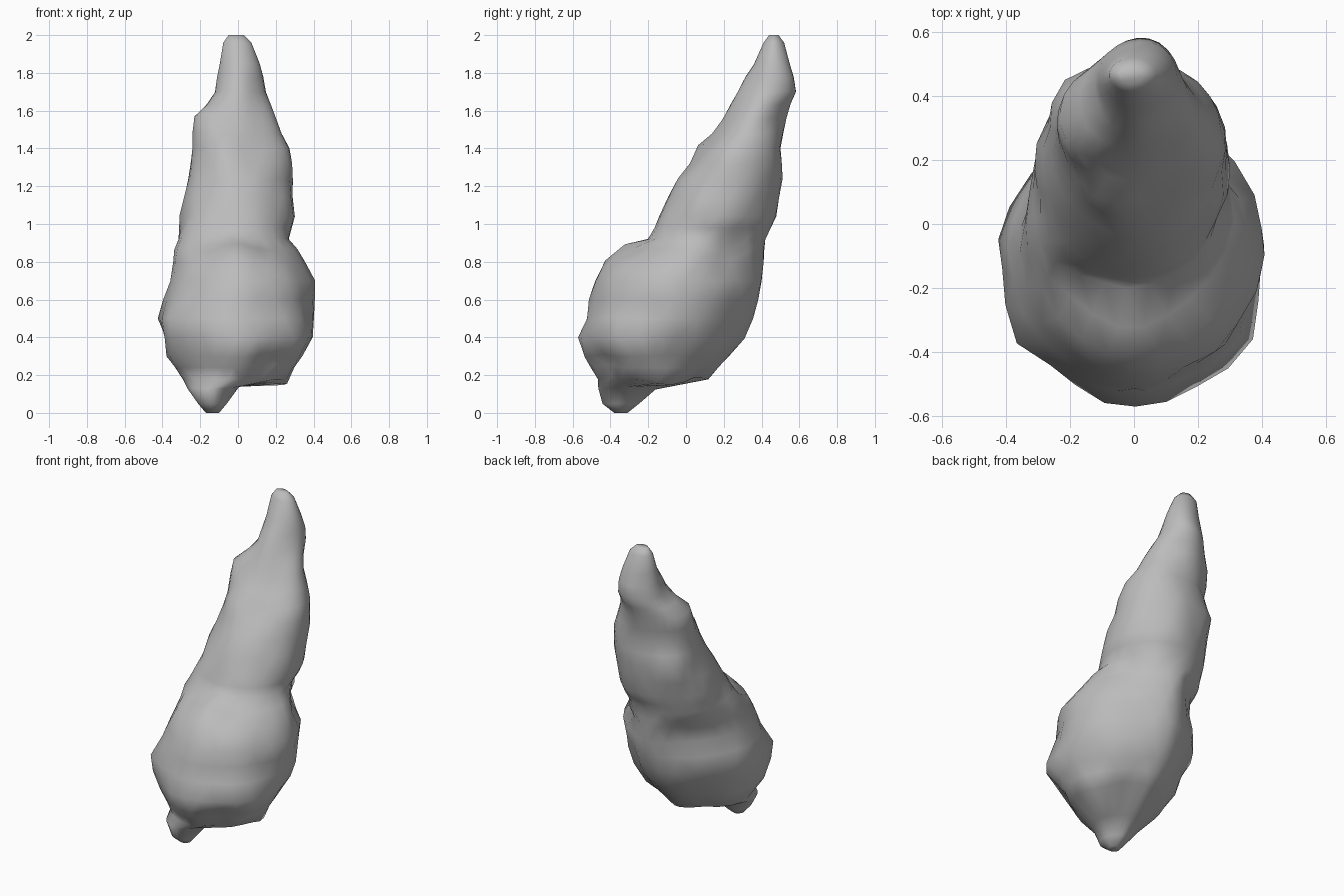
import bpy
import bmesh
from math import cos, sin, tau
from mathutils import Vector, noise

cube = bpy.data.objects.get("Cube")
if cube:
    bpy.data.objects.remove(cube, do_unlink=True)

SEGMENTS = 24

# Horizontal sections: height, right, left, front, back
SECTIONS = [
    (0, -.17, -.1, -.38, -.31),
    (.05, -.21, -.06, -.44, -.25),
    (.13, -.26, .01, -.46, -.16),
    (.18, -.29, .25, -.47, .12),
    (.3, -.38, .35, -.53, .24),
    (.4, -.39, .4, -.57, .3),
    (.5, -.42, .4, -.53, .36),
    (.7, -.37, .41, -.49, .4),
    (.8, -.34, .34, -.42, .41),
    (.92, -.32, .27, -.2, .41),
    (1.04, -.31, .3, -.14, .48),
    (1.24, -.27, .29, -.04, .5),
    (1.4, -.24, .27, .08, .5),
    (1.56, -.22, .2, .19, .53),
    (1.7, -.13, .15, .29, .59),
    (1.85, -.1, .11, .36, .55),
    (1.96, -.08, .07, .41, .52),
    (2, -.05, .03, .44, .49),
]

# Local bulges and hollows: centre, reach, push along the normal
LUMPS = [
    ((.17, -.12, .16), .18, .07),
    ((.12, -.42, .26), .15, -.04),
    ((.31, -.38, .44), .2, .04),
    ((-.33, -.33, .46), .16, .03),
    ((0, -.3, .86), .18, .05),
    ((-.26, -.08, .92), .22, .04),
    ((.26, .28, .84), .18, -.04),
    ((.27, .06, 1.12), .14, .03),
    ((-.2, .42, 1.2), .2, .04),
    ((-.08, .1, 1.36), .14, .03),
    ((-.17, .24, 1.54), .14, .03),
]


def section_point(row, angle):
    """Rounded section, the lower body tapering to a keel at the back."""
    z, right, left, front, back = row
    c, s = cos(angle), sin(angle)
    keel = 1.25 if z < .85 else 1
    power = keel if s > 0 else 1.05
    x = abs(c) ** power * (1 if c > 0 else -1)
    y = abs(s) ** power * (1 if s > 0 else -1)
    return Vector((left + right + x * (left - right),
                   front + back + y * (back - front), z * 2)) / 2


# Extra sections halfway up the taller bands
rows = []
for low, high in zip(SECTIONS, SECTIONS[1:]):
    rows.append(low)
    if high[0] - low[0] > .11:
        rows.append([(a + b) / 2 for a, b in zip(low, high)])
rows.append(SECTIONS[-1])

# Lofted rock body, each ring turned half a step to give staggered triangles
bm = bmesh.new()
rings = []
for i, row in enumerate(rows):
    twist = (i % 2) / 2
    rings.append([bm.verts.new(section_point(row, tau * (k + twist) / SEGMENTS))
                  for k in range(SEGMENTS)])
for i, (low, high) in enumerate(zip(rings, rings[1:])):
    for k in range(SEGMENTS):
        n = (k + 1) % SEGMENTS
        if i % 2:
            bm.faces.new((low[k], low[n], high[n]))
            bm.faces.new((low[k], high[n], high[k]))
        else:
            bm.faces.new((low[k], low[n], high[k]))
            bm.faces.new((low[n], high[n], high[k]))
bm.faces.new(rings[0][::-1])
bm.faces.new(rings[-1])
bm.normal_update()

# Weathered lumps and hollows, fading out at the foot and the tip
moves = []
for v in bm.verts:
    push = .025 * noise.noise(v.co * 5)
    for centre, reach, amount in LUMPS:
        fall = max(0, 1 - (v.co - Vector(centre)).length / reach)
        push += amount * fall * fall * (3 - 2 * fall)
    fade = min(1, v.co.z * 5, (2 - v.co.z) * 5)
    moves.append(v.normal * push * fade)
for v, move in zip(bm.verts, moves):
    v.co += move

mesh = bpy.data.meshes.new("rock")
bm.to_mesh(mesh)
bm.free()
mesh.shade_smooth()
rock = bpy.data.objects.new("rock", mesh)
bpy.context.collection.objects.link(rock)

# Grey stone
stone = bpy.data.materials.new("stone grey")
stone.use_nodes = True
colour = (.5, .5, .5, 1)
stone.diffuse_color = colour
stone.node_tree.nodes["Principled BSDF"].inputs["Base Color"].default_value = colour
mesh.materials.append(stone)
